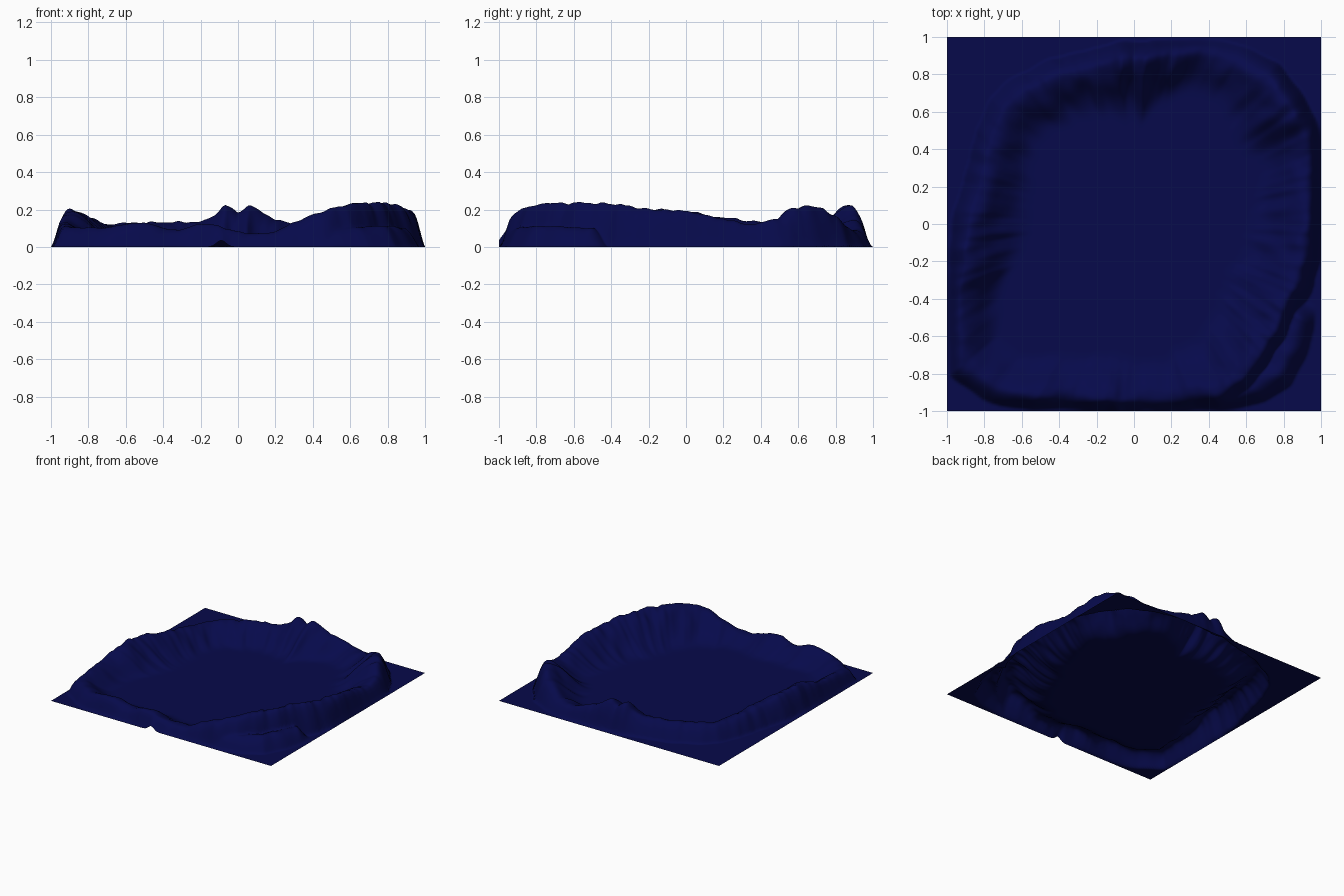
import bpy, bmesh, math
from mathutils import Vector, noise

if "Cube" in bpy.data.objects:
    bpy.data.objects.remove(bpy.data.objects["Cube"])

N = 180  # grid cells per side

# Crest of the crater rim: x, y, height
RIM = [
    (.92, 0, .19), (.91, .2, .15), (.92, .36, .12), (.90, .48, .15), (.86, .58, .21),
    (.78, .70, .22), (.70, .78, .17), (.55, .86, .10), (.40, .90, .09), (.20, .90, .15),
    (.06, .88, .22), (0, .88, .18), (-.07, .87, .22), (-.16, .85, .14), (-.35, .80, .13),
    (-.55, .73, .13), (-.69, .61, .12), (-.76, .42, .13), (-.81, .20, .16), (-.87, .02, .19),
    (-.90, -.20, .195), (-.92, -.45, .13), (-.91, -.75, .11), (-.75, -.86, .10),
    (-.50, -.91, .13), (-.35, -.90, .09), (-.15, -.92, .12), (.06, -.92, .07),
    (.20, -.92, .08), (.30, -.91, .13), (.42, -.90, .18), (.57, -.83, .22),
    (.67, -.68, .235), (.79, -.45, .235), (.89, -.20, .20),
]
# Lower shelf outside the rim at the front right corner
SHELF = [(.89, -.40, 0), (.88, -.50, .10), (.83, -.67, .11), (.77, -.79, .11),
         (.64, -.87, .11), (.45, -.91, .10), (.30, -.92, 0)]


def polar(points):
    return sorted((math.atan2(y, x) % math.tau, math.hypot(x, y), h) for x, y, h in points)


def crest_at(table, a):
    """Crest radius and height at angle a, blended between neighbouring points."""
    for i in range(len(table)):
        a0, r0, h0 = table[i - 1]
        a1, r1, h1 = table[i]
        span = (a1 - a0) % math.tau
        off = (a - a0) % math.tau
        if off <= span:
            t = off / span
            s = t * t * (3 - 2 * t)
            return r0 + (r1 - r0) * t, h0 + (h1 - h0) * (s + t) / 2
    return table[0][1:]


def ridge(table, x, y, rough):
    r = math.hypot(x, y)
    a = math.atan2(y, x) % math.tau
    rc, h = crest_at(table, a)
    ring = Vector((math.cos(a), math.sin(a), 0))
    rc += .018 * rough * noise.noise(ring * 8)
    h *= 1 + .06 * rough * noise.noise(ring * 20 + Vector((3, 1, 5)))
    if r >= rc:                                   # steep, bulging outer wall
        u = min(1, (r - rc) / .10)
        return h * (1 - u * u) ** 1.2
    width = .16 + 1.0 * h                         # long concave inner slope with gullies
    u = min(1, (rc - r) / width)
    gully = noise.noise(ring * 9 + Vector((0, 0, r * 3)))
    u += .45 * rough * gully * u * (1 - u)
    return h * (1 - u * u * (3 - 2 * u)) ** 1.6


rim, shelf = polar(RIM), polar(SHELF)


def height(x, y):
    z = max(ridge(rim, x, y, 1), ridge(shelf, x, y, .5))
    z += .08 * z * noise.noise(Vector((x * 11, y * 11, 2)))
    edge = min(1 - abs(x), 1 - abs(y))
    k = min(1, edge / .06)
    z *= 1 - (1 - k) ** 2
    # small lip where the front slope meets the border
    z += .035 * math.exp(-((x + .09) / .035) ** 2 - ((y + 1) / .03) ** 2)
    return max(0, z)


# Terrain sheet
bm = bmesh.new()
bmesh.ops.create_grid(bm, x_segments=N, y_segments=N, size=1)
for v in bm.verts:
    v.co.z = height(v.co.x, v.co.y)
for f in bm.faces:
    f.smooth = True
mesh = bpy.data.meshes.new("crater_terrain")
bm.to_mesh(mesh)
bm.free()
terrain = bpy.data.objects.new("crater_terrain", mesh)
bpy.context.collection.objects.link(terrain)

# Dark blue ground
mat = bpy.data.materials.new("dark_blue")
mat.diffuse_color = (.002, .003, .07, 1)
mat.use_nodes = True
mat.node_tree.nodes["Principled BSDF"].inputs["Base Color"].default_value = mat.diffuse_color
mesh.materials.append(mat)
